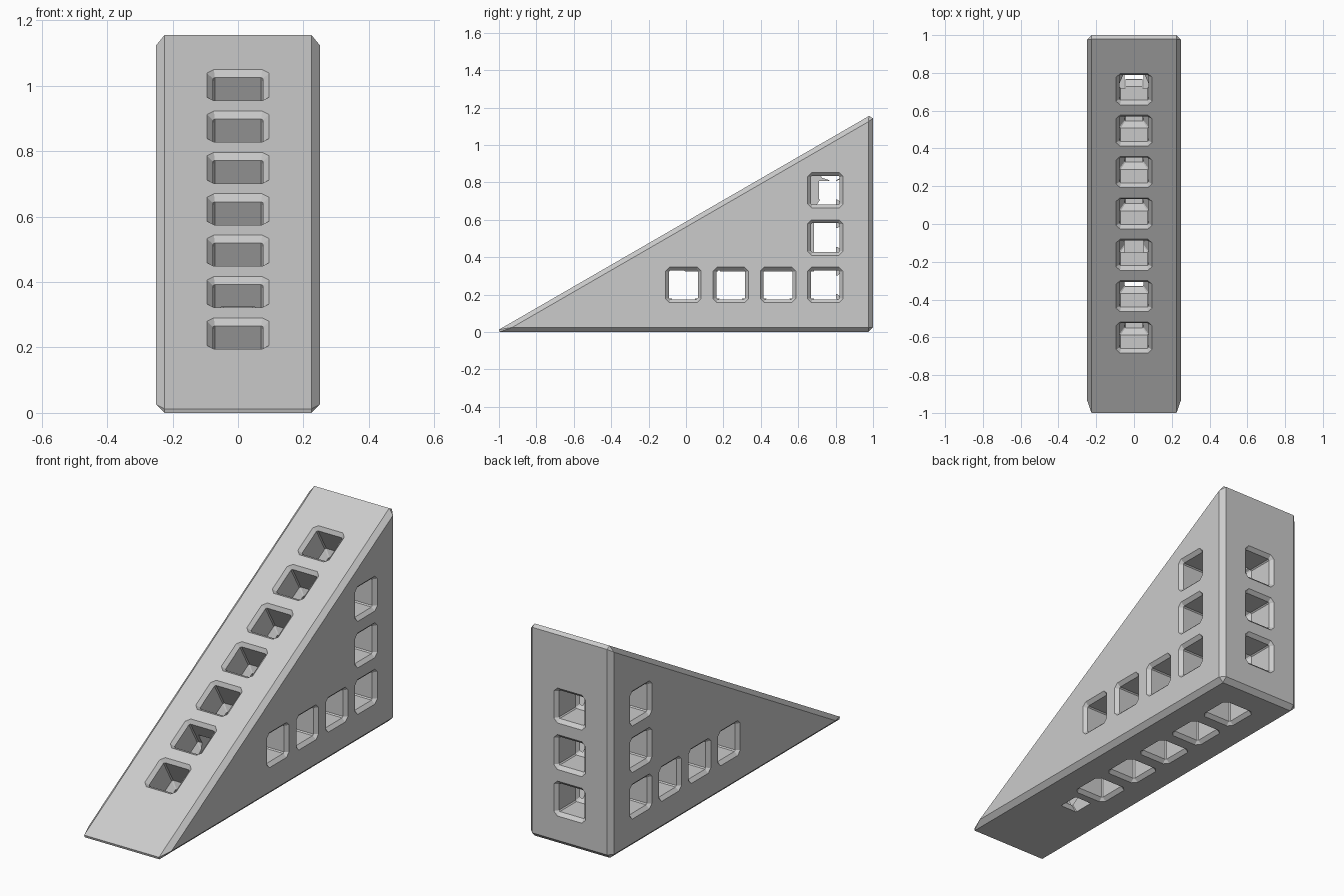
import bpy, bmesh, math
from mathutils import Vector

cube = bpy.data.objects.get("Cube")
if cube:
    bpy.data.objects.remove(cube, do_unlink=True)

TIP, HALF, BEVEL = -1.022, 0.25, 0.025
SLOPE = math.radians(30)
PITCH = 0.253
X = Vector((1, 0, 0))
Y = Vector((0, 1, 0))
Z = Vector((0, 0, 1))
UPHILL = Y * math.cos(SLOPE) + Z * math.sin(SLOPE)
INWARD = Y * math.sin(SLOPE) - Z * math.cos(SLOPE)

grey = bpy.data.materials.new("light_grey")
grey.use_nodes = True
grey.diffuse_color = (0.6, 0.6, 0.6, 1)
grey.node_tree.nodes["Principled BSDF"].inputs["Base Color"].default_value = (0.6, 0.6, 0.6, 1)


def prism(bm, outline, half):
    """Extrude a (y, z) outline symmetrically along x."""
    rings = [[bm.verts.new((x, y, z)) for y, z in outline] for x in (-half, half)]
    return skin(bm, rings)


def skin(bm, rings):
    """Join closed rings of equal length and cap both ends."""
    faces = [bm.faces.new(rings[0]), bm.faces.new(rings[-1][::-1])]
    n = len(rings[0])
    for a, b in zip(rings, rings[1:]):
        for i in range(n):
            j = (i + 1) % n
            faces.append(bm.faces.new((a[i], b[i], b[j], a[j])))
    bmesh.ops.recalc_face_normals(bm, faces=faces)


def socket(bm, mouth, inward, u, steps):
    """Square socket; each step is (depth, half width, corner cut)."""
    v = inward.cross(u)
    rings = []
    for depth, h, c in steps:
        k = h - c
        corners = [(h, -k), (h, k), (k, h), (-k, h), (-h, k), (-h, -k), (-k, -h), (k, -h)]
        rings.append([bm.verts.new(mouth + inward * depth + u * p + v * q) for p, q in corners])
    skin(bm, rings)


def make_object(name, bm):
    mesh = bpy.data.meshes.new(name)
    bm.to_mesh(mesh)
    bm.free()
    obj = bpy.data.objects.new(name, mesh)
    bpy.context.collection.objects.link(obj)
    mesh.materials.append(grey)
    return obj


# Wedge body with every edge chamfered
bm = bmesh.new()
prism(bm, [(TIP, 0), (1, 0), (1, (1 - TIP) * math.tan(SLOPE))], HALF)
bmesh.ops.bevel(bm, geom=bm.edges[:], offset=BEVEL, segments=1, affect='EDGES', clamp_overlap=False)
wedge = make_object("wedge_block", bm)

# Socket profiles: chamfered mouth, straight wall, narrow core
MOUTH = [(-0.01, 0.105, 0.03), (0.018, 0.077, 0.006)]
wide = MOUTH + [(0.205, 0.077, 0.006)]


def narrowing(end):
    return MOUTH + [(0.16, 0.077, 0.006), (0.19, 0.05, 0.004), (end, 0.05, 0.004)]


bm = bmesh.new()
# Sockets down the slope
first = Vector((0, TIP, 0)) + UPHILL * 0.486
for i in range(7):
    socket(bm, first + UPHILL * PITCH * i, INWARD, X, narrowing(0.21 if i == 6 else 0.32))
# Sockets in the underside and the back
for i in range(5):
    socket(bm, Vector((0, 0.745 - PITCH * i, 0)), Z, X, narrowing(0.29))
for i in range(3):
    socket(bm, Vector((0, 1, 0.252 + PITCH * i)), -Y, X, narrowing(0.29))
# Sockets along the bottom and up the rear of both sides
spots = [(i, 0) for i in range(4)] + [(0, 1), (0, 2)]
for side in (-1, 1):
    for i, j in spots:
        mouth = Vector((side * HALF, 0.745 - PITCH * i, 0.252 + PITCH * j))
        socket(bm, mouth, -side * X, Y, wide)
cutter = make_object("socket_cutter", bm)
cutter.hide_render = True

# Narrow inner channel joining the side sockets
bm = bmesh.new()
prism(bm, [(-0.31, 0.178), (0.802, 0.178), (0.802, 0.826), (0.698, 0.68),
           (0.684, 0.66), (0.684, 0.323), (-0.31, 0.323)], 0.0513)
channel = make_object("channel_cutter", bm)
channel.hide_render = True

# Cut the openings and drop the helpers
bpy.context.view_layer.objects.active = wedge
for tool in (cutter, channel):
    mod = wedge.modifiers.new("openings", 'BOOLEAN')
    mod.operation = 'DIFFERENCE'
    mod.solver = 'EXACT'
    mod.use_self = True
    mod.object = tool
    bpy.ops.object.modifier_apply(modifier=mod.name)
    bpy.data.objects.remove(tool, do_unlink=True)
